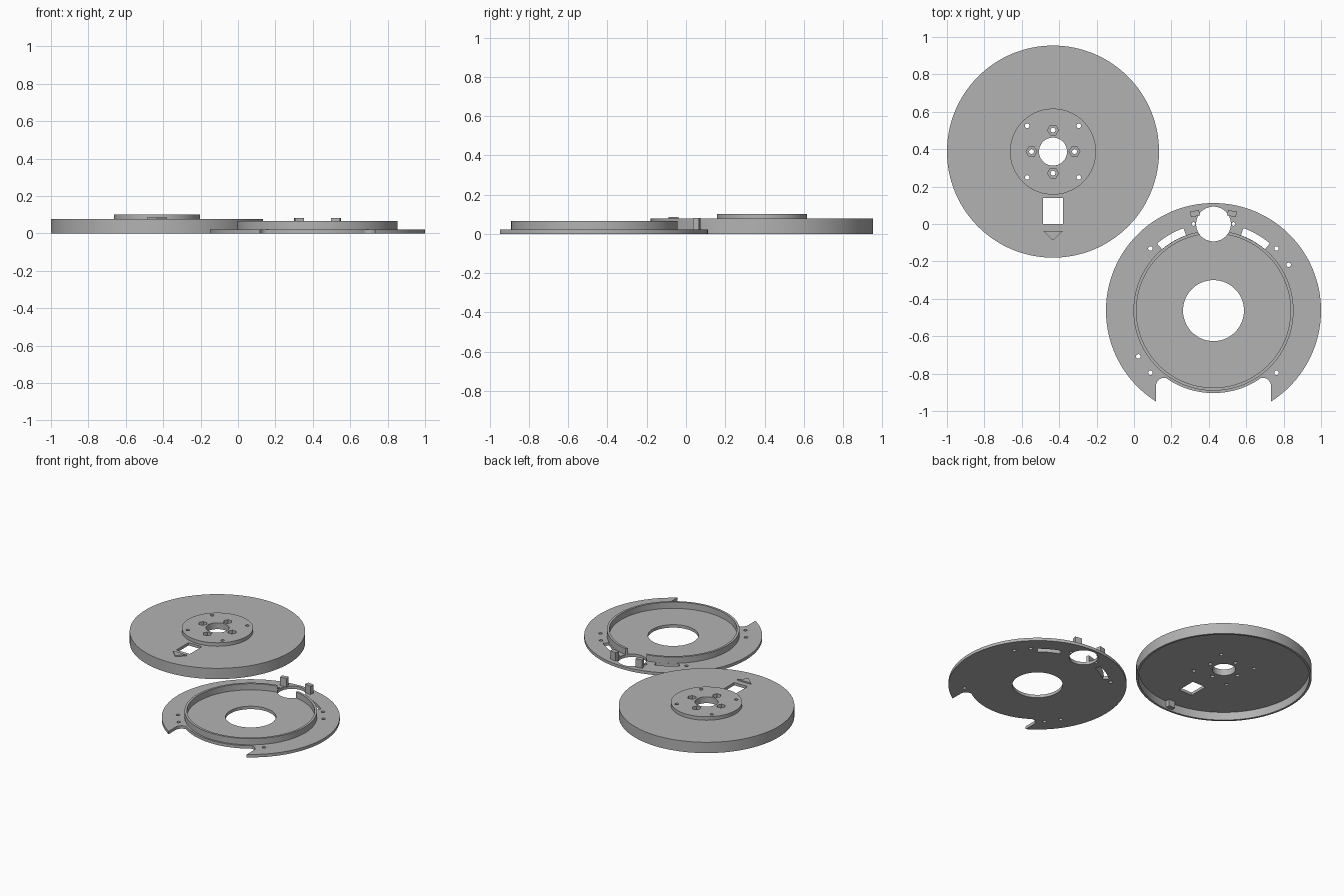
import bpy, bmesh, math
from mathutils import Matrix, Vector

cube = bpy.data.objects.get("Cube")
if cube:
    bpy.data.objects.remove(cube, do_unlink=True)

grey = bpy.data.materials.new("plain grey")
grey.use_nodes = True
colour = (0.45, 0.45, 0.45, 1)
grey.diffuse_color = colour
grey.node_tree.nodes["Principled BSDF"].inputs["Base Color"].default_value = colour

DISC = Vector((-0.433, 0.387))
PLATE = Vector((0.425, -0.463))


def prism(bm, points, z0, z1):
    """Extrude a flat outline between two heights."""
    base = bm.faces.new([bm.verts.new((x, y, z0)) for x, y in points])
    base.normal_update()
    if base.normal.z > 0:
        base.normal_flip()
    top = bmesh.ops.extrude_face_region(bm, geom=[base], use_keep_orig=True)["geom"]
    bmesh.ops.translate(bm, vec=(0, 0, z1 - z0),
                        verts=[v for v in top if isinstance(v, bmesh.types.BMVert)])
    bmesh.ops.recalc_face_normals(bm, faces=bm.faces)


def ring_points(r, n, c=(0, 0), start=0.0):
    return [(c[0] + r * math.cos(start + math.tau * i / n),
             c[1] + r * math.sin(start + math.tau * i / n)) for i in range(n)]


def disc(bm, r, z0, z1, c=(0, 0), n=128):
    prism(bm, ring_points(r, n, c), z0, z1)


def box(bm, x0, x1, y0, y1, z0, z1):
    prism(bm, [(x0, y0), (x1, y0), (x1, y1), (x0, y1)], z0, z1)


def make(name, bm, centre):
    mesh = bpy.data.meshes.new(name)
    bm.to_mesh(mesh)
    bm.free()
    mesh.materials.append(grey)
    ob = bpy.data.objects.new(name, mesh)
    ob.location = (*centre, 0)
    bpy.context.collection.objects.link(ob)
    return ob


def build(name, fill, centre):
    bm = bmesh.new()
    fill(bm)
    return make(name, bm, centre)


def boolean(ob, cutter, operation="DIFFERENCE"):
    """Apply a boolean and discard the helper."""
    cutter.hide_render = True
    mod = ob.modifiers.new("cut", "BOOLEAN")
    mod.object, mod.operation, mod.solver = cutter, operation, "EXACT"
    bpy.context.view_layer.update()
    graph = bpy.context.evaluated_depsgraph_get()
    result = bpy.data.meshes.new_from_object(ob.evaluated_get(graph))
    ob.modifiers.clear()
    ob.data = result
    bpy.data.objects.remove(cutter, do_unlink=True)


def smooth(ob):
    bpy.ops.object.select_all(action="DESELECT")
    ob.select_set(True)
    bpy.context.view_layer.objects.active = ob
    bpy.ops.object.shade_smooth_by_angle(angle=math.radians(25))


# Hollow disc cover with raised hub
cover = build("disc_cover", lambda bm: disc(bm, 0.567, 0, 0.077), DISC)
boolean(cover, build("hub", lambda bm: disc(bm, 0.23, 0.05, 0.102), DISC), "UNION")
boolean(cover, build("hollow", lambda bm: disc(bm, 0.552, -0.1, 0.057), DISC))

NUTS = [(0.115, 0), (-0.115, 0), (0, 0.115), (0, -0.115)]


def cover_holes(bm):
    disc(bm, 0.075, -0.1, 0.2, n=64)
    for sx in (-1, 1):
        for sy in (-1, 1):
            disc(bm, 0.012, -0.1, 0.2, (sx * 0.138, sy * 0.138), 24)
    for c in NUTS:
        disc(bm, 0.013, -0.1, 0.2, c, 24)
    box(bm, -0.053, 0.053, -0.387, -0.249, -0.1, 0.2)


def nut_pockets(bm):
    for c in NUTS:
        prism(bm, ring_points(0.029, 6, c), 0.08, 0.2)


boolean(cover, build("cover_holes", cover_holes, DISC))
boolean(cover, build("nut_pockets", nut_pockets, DISC))
smooth(cover)

# Raised arrow and the inner rim block of the cover
build("arrow_marker", lambda bm: prism(
    bm, [(-0.053, -0.425), (0.053, -0.425), (0, -0.475)], 0.076, 0.086), DISC)
build("rim_block", lambda bm: box(bm, -0.025, 0.025, -0.556, -0.52, 0.01, 0.058), DISC)

# Base plate with front cut-out
plate = build("base_plate", lambda bm: disc(bm, 0.575, 0, 0.021), PLATE)


def front_slots(bm):
    # Open-ended notch with a round top, on each side
    for s in (-1, 1):
        arc = [(s * 0.262 + 0.046 * math.cos(math.pi * i / 24),
                -0.405 + 0.046 * math.sin(math.pi * i / 24)) for i in range(25)]
        prism(bm, arc + [(s * 0.262 - 0.046, -0.7), (s * 0.262 + 0.046, -0.7)], -0.1, 0.1)


cutout = build("front_cutout", front_slots, PLATE)
boolean(cutout, build("middle", lambda bm: box(bm, -0.25, 0.25, -0.68, -0.36, -0.09, 0.09), PLATE), "UNION")
boolean(cutout, build("kept_core", lambda bm: disc(bm, 0.441, -0.2, 0.2), PLATE))
boolean(plate, cutout)

# Raised ring wall
wall = build("ring_wall", lambda bm: disc(bm, 0.428, 0.01, 0.065), PLATE)
boolean(wall, build("ring_inside", lambda bm: disc(bm, 0.412, -0.1, 0.2), PLATE))
boolean(plate, wall, "UNION")

# Rotated sensor posts beside the round opening
for s, side in ((-1, "right"), (1, "left")):
    bm = bmesh.new()
    box(bm, -0.024, 0.024, 0.513, 0.543, 0.018, 0.081)
    bm.transform(Matrix.Rotation(-s * math.radians(10.8), 4, "Z"))
    make(side + "_post", bm, PLATE)


def plate_holes(bm):
    disc(bm, 0.163, -0.1, 0.2, n=96)
    disc(bm, 0.093, -0.1, 0.2, (0, 0.463), 64)
    for s in (-1, 1):
        disc(bm, 0.01, -0.1, 0.2, (s * 0.107, 0.463), 24)
        for sy in (-1, 1):
            disc(bm, 0.012, -0.1, 0.2, (s * 0.337, sy * 0.332), 24)
        disc(bm, 0.012, -0.1, 0.2, (s * 0.402, s * 0.245), 24)
        # Curved slots hugging the ring wall
        angles = [math.radians(20 + 20 * i / 12) for i in range(13)]
        outline = [(s * r * math.sin(a), r * math.cos(a))
                   for r, run in ((0.4285, angles), (0.469, angles[::-1])) for a in run]
        prism(bm, outline, -0.1, 0.2)


boolean(plate, build("plate_holes", plate_holes, PLATE))
smooth(plate)
